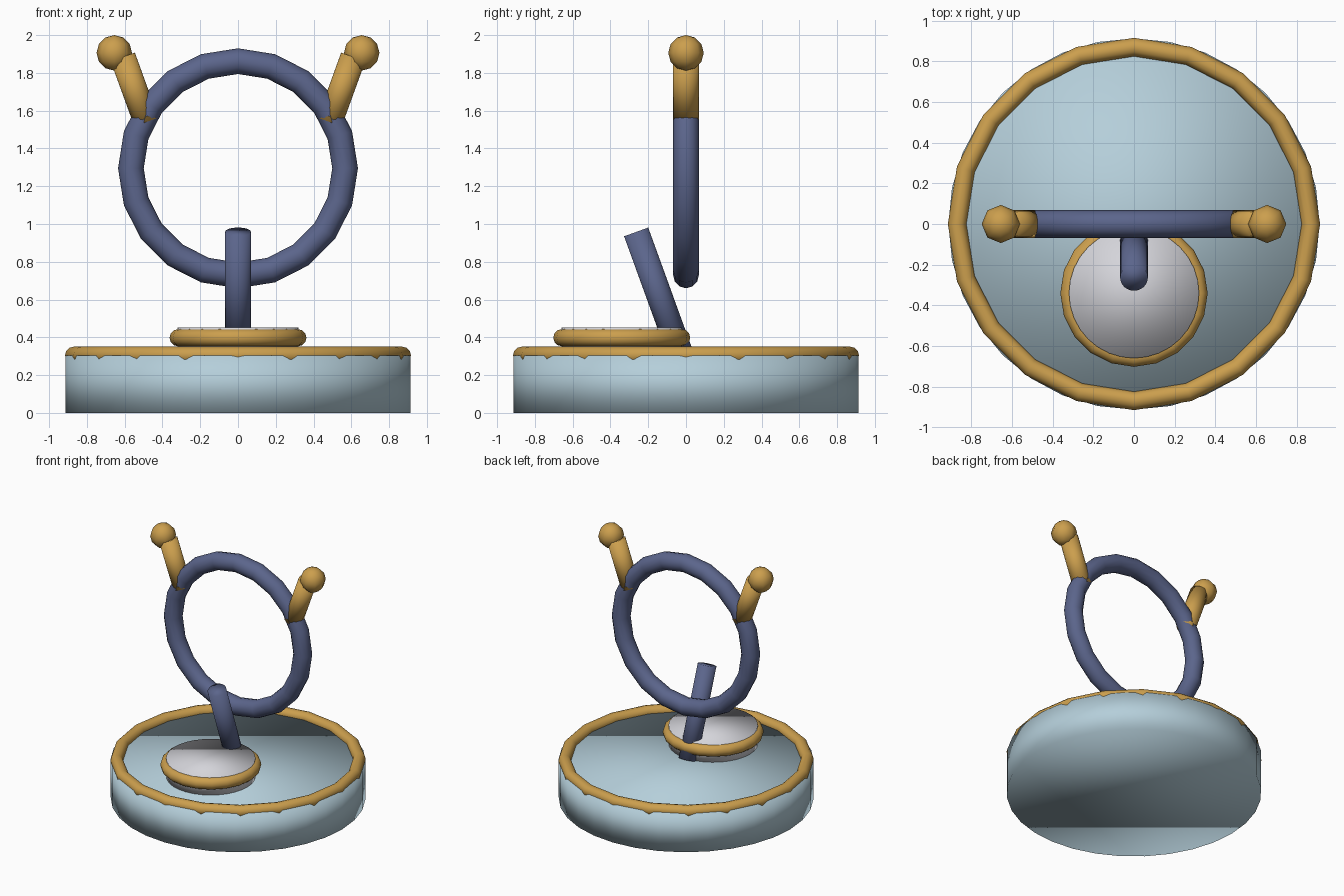
import bpy
from math import radians
from mathutils import Vector

cube = bpy.data.objects.get("Cube")
if cube:
    bpy.data.objects.remove(cube, do_unlink=True)


def material(name, rgb):
    mat = bpy.data.materials.new(name)
    mat.use_nodes = True
    color = (*rgb, 1.0)
    mat.diffuse_color = color
    mat.node_tree.nodes["Principled BSDF"].inputs["Base Color"].default_value = color
    return mat


PALE_BLUE = material("pale_blue", (0.46, 0.62, 0.70))
GOLD = material("gold", (0.60, 0.345, 0.075))
NAVY = material("slate_blue", (0.105, 0.13, 0.26))
SILVER = material("silver", (0.66, 0.66, 0.70))


def finish(name, mat):
    obj = bpy.context.active_object
    obj.name = name
    obj.data.materials.append(mat)
    # Softly shaded all over, end caps included
    bpy.ops.object.shade_smooth()
    return obj


def torus(name, mat, location, major, minor, tilt=0.0):
    bpy.ops.mesh.primitive_torus_add(
        major_segments=20, minor_segments=12, major_radius=major,
        minor_radius=minor, location=location, rotation=(radians(tilt), 0, 0))
    return finish(name, mat)


def rod(name, mat, start, end, radius):
    start, end = Vector(start), Vector(end)
    axis = end - start
    bpy.ops.mesh.primitive_cylinder_add(
        vertices=32, radius=radius, depth=axis.length, location=(start + end) / 2,
        rotation=axis.to_track_quat("Z", "Y").to_euler())
    return finish(name, mat)


# Round base with gilt rim
rod("base", PALE_BLUE, (0, 0, 0), (0, 0, 0.305), 0.913)
torus("base_rim", GOLD, (0, 0, 0.305), 0.87, 0.0455)

# Small dish at the front with its own rim
rod("dish", SILVER, (0, -0.34, 0.3), (0, -0.34, 0.452), 0.32)
torus("dish_rim", GOLD, (0, -0.34, 0.398), 0.317, 0.0455)

# Leaning post and upright ring
rod("leaning_post", NAVY, (0, -0.025, 0.30), (0, -0.264, 0.958), 0.068)
torus("upright_ring", NAVY, (0, 0, 1.295), 0.567, 0.068, tilt=90)

# Ball-tipped horns on both sides of the ring
for side, label in ((1, "left"), (-1, "right")):
    rod(label + "_horn", GOLD, (side * 0.485, 0, 1.54), (side * 0.61, 0, 1.884), 0.068)
    bpy.ops.mesh.primitive_uv_sphere_add(
        segments=8, ring_count=6, radius=0.094, location=(side * 0.655, 0, 1.906))
    finish(label + "_horn_ball", GOLD)
